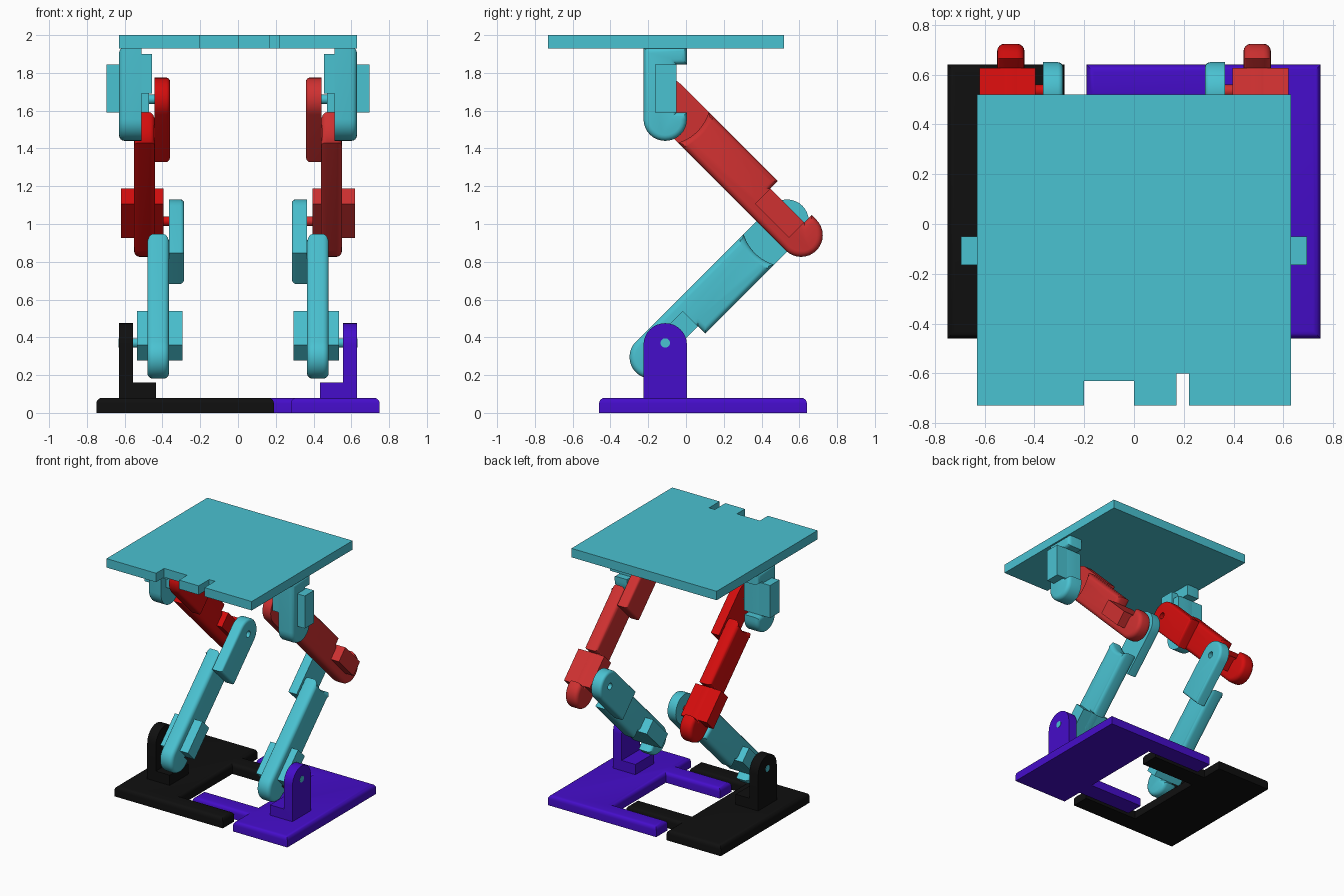
import bpy, bmesh, math
from mathutils import Vector

cube = bpy.data.objects.get("Cube")
if cube:
    bpy.data.objects.remove(cube, do_unlink=True)


def material(name, srgb):
    lin = [c / 12.92 if c <= 0.04045 else ((c + 0.055) / 1.055) ** 2.4 for c in srgb]
    m = bpy.data.materials.new(name)
    m.use_nodes = True
    m.diffuse_color = (*lin, 1)
    m.node_tree.nodes["Principled BSDF"].inputs["Base Color"].default_value = (*lin, 1)
    return m


TEAL = material("teal", (0.29, 0.76, 0.82))
RED = material("bright_red", (0.83, 0.05, 0.05))
CORAL = material("soft_red", (0.81, 0.19, 0.19))
PURPLE = material("purple", (0.27, 0.05, 0.79))
BLACK = material("black", (0.06, 0.06, 0.06))

R = 0.115            # half width of every link
REACH = 0.912        # joint to joint length
HIP, KNEE, ANKLE = (-0.11, 1.66), (0.535, 1.015), (-0.11, 0.36)
parts = []


def prism(name, base, depth, mat, bevel=0.0, picks=None):
    """Extrude a closed 3D outline along depth; bevel the edges chosen by picks."""
    bm = bmesh.new()
    face = bm.faces.new([bm.verts.new(p) for p in base])
    new = bmesh.ops.extrude_face_region(bm, geom=[face])["geom"]
    bmesh.ops.translate(bm, vec=depth, verts=[g for g in new if isinstance(g, bmesh.types.BMVert)])
    bmesh.ops.recalc_face_normals(bm, faces=bm.faces)
    if bevel:
        edges = [e for e in bm.edges if picks(e)]
        bmesh.ops.bevel(bm, geom=edges, offset=bevel, segments=4, profile=0.5,
                        affect='EDGES', clamp_overlap=False)
        bmesh.ops.recalc_face_normals(bm, faces=bm.faces)
    mesh = bpy.data.meshes.new(name)
    bm.to_mesh(mesh)
    bm.free()
    mesh.materials.append(mat)
    ob = bpy.data.objects.new(name, mesh)
    bpy.context.collection.objects.link(ob)
    parts.append(ob)
    return ob


def box(name, x, y, z, mat):
    pts = [(x[0], y[0], z[0]), (x[1], y[0], z[0]), (x[1], y[1], z[0]), (x[0], y[1], z[0])]
    return prism(name, pts, (0, 0, z[1] - z[0]), mat)


def arc(cs, r, a0, a1, n=16):
    """Arc in link space: s runs along the link, t across it."""
    return [(cs + r * math.cos(math.radians(a0 + (a1 - a0) * i / n)),
             r * math.sin(math.radians(a0 + (a1 - a0) * i / n))) for i in range(n + 1)]


def link(name, outline, x, joint, angle, mat, side, bevel=0.0, rims=()):
    """Plate in the side plane, from a joint along an angle; rims lists rounded x sides."""
    a = math.radians(angle)
    base = [(side * x[0], joint[0] + s * math.sin(a) + t * math.cos(a),
             joint[1] - s * math.cos(a) + t * math.sin(a)) for s, t in outline]
    rim = lambda e: any(all(abs(abs(v.co.x) - r) < 1e-4 for v in e.verts) for r in rims)
    return prism(name, base, (side * (x[1] - x[0]), 0, 0), mat, bevel, rim)


def servo_end(axis):
    """Outline of a link end: servo notch, then a round tip beyond the axis."""
    return [(axis - 0.185, R), (axis - 0.185, 0.06), (axis + 0.07, 0.06),
            (axis + 0.07, R)] + arc(axis + 0.105, R, 90, -90)


def rect(s0, s1, t0, t1):
    return [(s0, t0), (s1, t0), (s1, t1), (s0, t1)]


def drill(ob, x, joint, r):
    """Cut a round hole through ob along x."""
    base = [(x[0], joint[0] + s, joint[1] + t) for s, t in arc(0, r, 0, 345, 23)]
    cutter = prism(ob.name + "_cutter", base, (x[1] - x[0], 0, 0), ob.data.materials[0])
    parts.remove(cutter)
    cutter.hide_render = True
    cutter.hide_set(True)
    mod = ob.modifiers.new("hole", 'BOOLEAN')
    mod.operation, mod.object, mod.solver = 'DIFFERENCE', cutter, 'EXACT'


def servo(name, axis, x, shaft, joint, angle, mat, side):
    link(name, rect(axis - 0.185, axis + 0.07, -0.055, 0.06), x, joint, angle, mat, side)
    pin = [(s, t) for s, t in arc(axis, 0.025, 0, 345, 23)]
    link(name + "_shaft", pin, shaft, joint, angle, mat, side)


# Top deck with two cable notches in the front edge
deck = [(-0.63, -0.73), (-0.2, -0.73), (-0.2, -0.63), (0, -0.63), (0, -0.73), (0.17, -0.73),
        (0.17, -0.6), (0.22, -0.6), (0.22, -0.73), (0.63, -0.73), (0.63, 0.52), (-0.63, 0.52)]
prism("deck", [(x, y, 1.93) for x, y in deck], (0, 0, 0.07), TEAL)

body_outline = arc(0, 0.24, -28.6, 28.6, 10) + servo_end(REACH)
bearing_outline = arc(0, R, 90, 270) + [(0.355, -R), (0.355, R)]

for side, word in ((1, "left"), (-1, "right")):
    thigh = CORAL if side > 0 else RED

    # Hip bracket hanging from the deck
    link(f"{word}_hip_bracket", [(-0.275, -R), (-0.275, R)] + servo_end(0),
         (0.51, 0.63), HIP, 0, TEAL, side, 0.03, (0.63,))
    link(f"{word}_hip_mount", rect(-0.24, -0.03, -R, 0.0), (0.455, 0.515), HIP, 0, TEAL, side)
    servo(f"{word}_hip_servo", 0, (0.47, 0.695), (0.42, 0.48), HIP, 0, TEAL, side)

    # Upper leg
    arm = link(f"{word}_thigh_bearing", bearing_outline, (0.36, 0.441), HIP, 45,
               thigh, side, 0.02, (0.36,))
    drill(arm, (side * 0.34, side * 0.40), HIP, 0.025)
    link(f"{word}_thigh", body_outline, (0.44, 0.55), HIP, 45, thigh, side, 0.03, (0.44, 0.55))
    link(f"{word}_thigh_bridge", rect(0.25, 0.345, -0.085, 0.085), (0.42, 0.48),
         HIP, 45, thigh, side)
    servo(f"{word}_knee_servo", REACH, (0.395, 0.62), (0.345, 0.40), HIP, 45, thigh, side)

    # Lower leg
    arm = link(f"{word}_shin_bearing", bearing_outline, (0.285, 0.366), KNEE, -45,
               TEAL, side, 0.02, (0.285,))
    drill(arm, (side * 0.265, side * 0.325), KNEE, 0.025)
    link(f"{word}_shin", body_outline, (0.365, 0.48), KNEE, -45, TEAL, side, 0.03, (0.365, 0.48))
    link(f"{word}_shin_bridge", rect(0.25, 0.345, -0.085, 0.085), (0.345, 0.41),
         KNEE, -45, TEAL, side)
    servo(f"{word}_ankle_servo", REACH, (0.295, 0.535), (0.53, 0.632), KNEE, -45, TEAL, side)

    # Foot sole: two fingers that interlock with the other foot
    sole = [(0.28, -0.46), (0.75, -0.46), (0.75, 0.64), (-0.19, 0.64), (-0.19, 0.50),
            (0.28, 0.50), (0.28, -0.15), (-0.19, -0.15), (-0.19, -0.29), (0.28, -0.29)]
    if side < 0:
        sole = [(-x, 0.18 - y) for x, y in sole]
    foot = PURPLE if side > 0 else BLACK
    prism(f"{word}_sole", [(x, y, 0) for x, y in sole], (0, 0, 0.08), foot, 0.03,
          lambda e: all(v.co.z > 0.07 for v in e.verts))

    # Ankle bracket on the sole
    xs = sorted((side * 0.435, side * 0.63))
    box(f"{word}_ankle_block", xs, (-0.225, 0.005), (0.07, 0.16), foot)
    link(f"{word}_ankle_tab", arc(0, R, 90, 270) + [(0.29, -R), (0.29, R)],
         (0.555, 0.63), ANKLE, 0, foot, side)

# Smooth curved faces, keep edges sharp
bpy.ops.object.select_all(action='DESELECT')
for ob in parts:
    ob.select_set(True)
bpy.context.view_layer.objects.active = parts[0]
bpy.ops.object.shade_smooth_by_angle(angle=math.radians(30))
